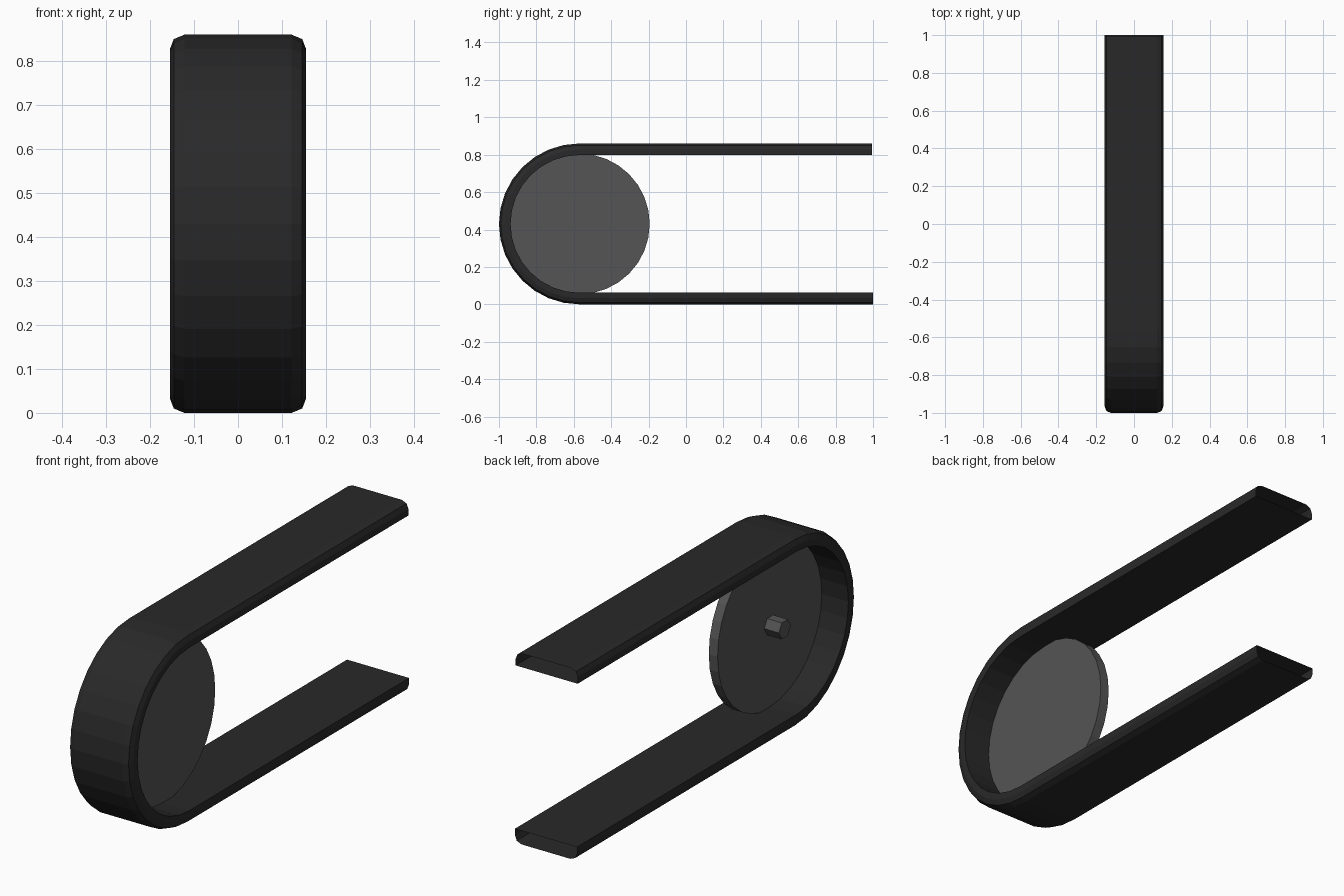
import bpy, bmesh
from math import pi, sin, cos
from mathutils import Matrix

if "Cube" in bpy.data.objects:
    bpy.data.objects.remove(bpy.data.objects["Cube"])

CY, CZ = -0.57, 0.43          # wheel axis
R_IN, R_OUT, HALF = 0.368, 0.43, 0.155


def material(name, v):
    m = bpy.data.materials.new(name)
    m.diffuse_color = (v, v, v, 1)
    m.use_nodes = True
    m.node_tree.nodes["Principled BSDF"].inputs["Base Color"].default_value = m.diffuse_color
    return m


def add_object(name, bm, mat):
    bmesh.ops.recalc_face_normals(bm, faces=bm.faces)
    me = bpy.data.meshes.new(name)
    bm.to_mesh(me)
    bm.free()
    me.materials.append(mat)
    ob = bpy.data.objects.new(name, me)
    bpy.context.collection.objects.link(ob)
    return ob


def disc(name, x0, x1, radius, sides, mat):
    bm = bmesh.new()
    m = Matrix.Translation(((x0 + x1) / 2, CY, CZ)) @ Matrix.Rotation(pi / 2, 4, 'Y')
    bmesh.ops.create_cone(bm, cap_ends=True, segments=sides, radius1=radius,
                          radius2=radius, depth=x1 - x0, matrix=m)
    return add_object(name, bm, mat)


rubber = material("dark_rubber", 0.022)
metal = material("grey_metal", 0.09)

# Belt cross-section (x, radius): flat inside, rounded outer corners
half = [(HALF, R_IN), (HALF, 0.397), (0.146, 0.42), (0.122, R_OUT)]
section = half + [(-x, r) for x, r in reversed(half)]

# Belt path: (y, z) centre and outward direction, top end round to bottom end
N = 16
path = [(0.995, 0, 1)]
path += [(CY, -sin(pi * i / N), cos(pi * i / N)) for i in range(N + 1)]
path += [(1.0, 0, -1)]

# Belt swept along the path, hollow with open ends
bm = bmesh.new()
rings = [[bm.verts.new((x, y + dy * r, CZ + dz * r)) for x, r in section]
         for y, dy, dz in path]
for a, b in zip(rings, rings[1:]):
    for i in range(len(section)):
        j = (i + 1) % len(section)
        bm.faces.new((a[i], a[j], b[j], b[i]))
add_object("belt", bm, rubber)

# Wheel disc and its axle stub
disc("wheel_disc", -0.022, 0.022, 0.376, 32, metal)
disc("axle_stub", -0.095, -0.022, 0.043, 6, metal)
